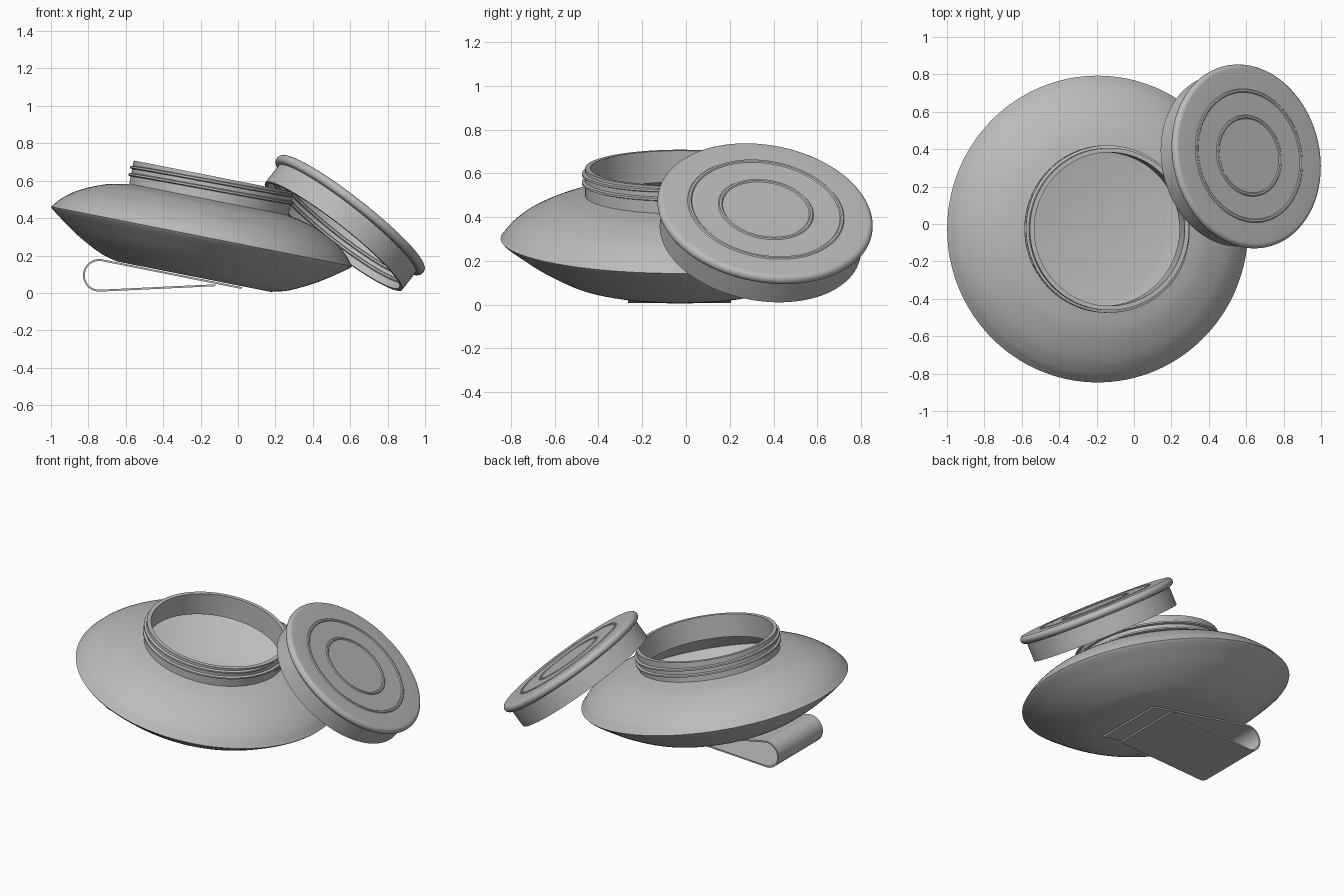
import bpy, bmesh, math
from mathutils import Vector, Matrix

if "Cube" in bpy.data.objects:
    bpy.data.objects.remove(bpy.data.objects["Cube"])

grey = bpy.data.materials.new("plain grey")
grey.diffuse_color = (0.5, 0.5, 0.5, 1)
grey.use_nodes = True
grey.node_tree.nodes["Principled BSDF"].inputs["Base Color"].default_value = grey.diffuse_color


def finish(ob, angle=35):
    ob.data.materials.append(grey)
    bpy.ops.object.select_all(action='DESELECT')
    ob.select_set(True)
    bpy.context.view_layer.objects.active = ob
    bpy.ops.object.shade_smooth_by_angle(angle=math.radians(angle))


def add_mesh(name, bm, matrix=Matrix()):
    bmesh.ops.recalc_face_normals(bm, faces=bm.faces)
    me = bpy.data.meshes.new(name)
    bm.to_mesh(me)
    bm.free()
    ob = bpy.data.objects.new(name, me)
    bpy.context.collection.objects.link(ob)
    ob.matrix_world = matrix
    finish(ob)
    return ob


def lathe(name, profile, matrix, steps=128):
    """Revolve an (r, z) profile that starts and ends on the axis, or closes."""
    bm = bmesh.new()
    vs = [bm.verts.new((r, 0, z)) for r, z in profile]
    es = [bm.edges.new(p) for p in zip(vs, vs[1:])]
    bmesh.ops.spin(bm, geom=vs + es, axis=(0, 0, 1), cent=(0, 0, 0),
                   angle=math.tau, steps=steps, use_merge=False)
    bmesh.ops.remove_doubles(bm, verts=bm.verts, dist=1e-4)
    return add_mesh(name, bm, matrix)


def curve(points, n=8):
    """Smooth Catmull-Rom path through a few profile points."""
    p = [Vector(q) for q in points]
    p = [2 * p[0] - p[1]] + p + [2 * p[-1] - p[-2]]
    out = []
    for a, b, c, d in zip(p, p[1:], p[2:], p[3:]):
        for i in range(n):
            t = i / n
            out.append(tuple(0.5 * (2 * b + (c - a) * t + (2 * a - 5 * b + 4 * c - d) * t * t
                                    + (3 * b - a - 3 * c + d) * t ** 3)))
    return out + [tuple(p[-2])]


# tilted jar frame
jar = Matrix.Translation((-0.195, -0.027, 0.30)) @ Matrix.Rotation(math.radians(11.2), 4, 'Y')

# hollow saucer-shaped bowl with an upright neck
lower = curve([(0.42, -0.217), (0.52, -0.188), (0.655, -0.118), (0.77, -0.04), (0.812, -0.008)])
upper = curve([(0.812, 0.012), (0.77, 0.06), (0.69, 0.118), (0.56, 0.175), (0.434, 0.203)])
inner_upper = curve([(0.41, 0.183), (0.55, 0.153), (0.68, 0.095), (0.785, 0.002)])
inner_lower = curve([(0.785, 0.0), (0.645, -0.095), (0.51, -0.165), (0.41, -0.192)])
lathe("bowl", [(0, -0.217)] + lower + [(0.82, 0.002)] + upper
      + [(0.434, 0.33), (0.41, 0.33)] + inner_upper + inner_lower + [(0, -0.192)], jar)

# screw thread around the neck
bm = bmesh.new()
turns, seg, rows = 2, 96, []
for i in range(turns * seg + 1):
    a = math.tau * i / seg
    z = 0.232 + 0.04 * i / seg
    k = min(1, i / 8, (turns * seg - i) / 8)
    rows.append([bm.verts.new((r * math.cos(a), r * math.sin(a), z + dz))
                 for r, dz in ((0.430, -0.011), (0.434 + 0.014 * k, -0.005),
                               (0.434 + 0.014 * k, 0.005), (0.430, 0.011))])
for a, b in zip(rows, rows[1:]):
    for j in range(4):
        bm.faces.new((a[j], a[(j + 1) % 4], b[(j + 1) % 4], b[j]))
add_mesh("neck_thread", bm, jar)

# lid frame: leaning against the jar
normal = Vector((0.61, 0.15, 0.778)).normalized()
lid = Matrix.Translation((0.615, 0.365, 0.435)) @ normal.to_track_quat('Z', 'Y').to_matrix().to_4x4()


def ridge(r):
    return [(r - 0.01, 0), (r - 0.005, 0.005), (r + 0.005, 0.005), (r + 0.01, 0)]


bead = [(0.472 + 0.025 * math.cos(a), -0.025 + 0.025 * math.sin(a))
        for a in (math.pi / 2 - math.pi * i / 12 for i in range(13))]
lathe("lid", [(0, 0)] + ridge(0.21) + ridge(0.352) + bead
      + [(0.465, -0.052), (0.465, -0.17), (0.445, -0.17), (0.445, -0.13), (0.436, -0.125),
         (0.436, -0.115), (0.445, -0.11), (0.445, -0.09), (0.436, -0.085), (0.436, -0.075),
         (0.445, -0.07), (0.445, -0.025), (0, -0.025)], lid)

# folded strip clip under the bowl
path = [(0.02, 0.026)]
for i in range(25):
    a = math.radians(79 + (273 - 79) * i / 24)
    path.append((-0.742 + 0.082 * math.cos(a), 0.094 + 0.082 * math.sin(a)))
path.append((-0.12, 0.041))
bm = bmesh.new()
strips = []
for i, (x, z) in enumerate(path):
    d = Vector(path[min(i + 1, len(path) - 1)]) - Vector(path[max(i - 1, 0)])
    n = Vector((-d.y, d.x)).normalized() * 0.005
    strips.append([bm.verts.new((x + s * n.x, y, z + s * n.y))
                   for s, y in ((1, -0.265), (1, 0.205), (-1, 0.205), (-1, -0.265))])
for a, b in zip(strips, strips[1:]):
    for j in range(4):
        bm.faces.new((a[j], a[(j + 1) % 4], b[(j + 1) % 4], b[j]))
bm.faces.new(strips[0])
bm.faces.new(strips[-1][::-1])
add_mesh("clip", bm)
